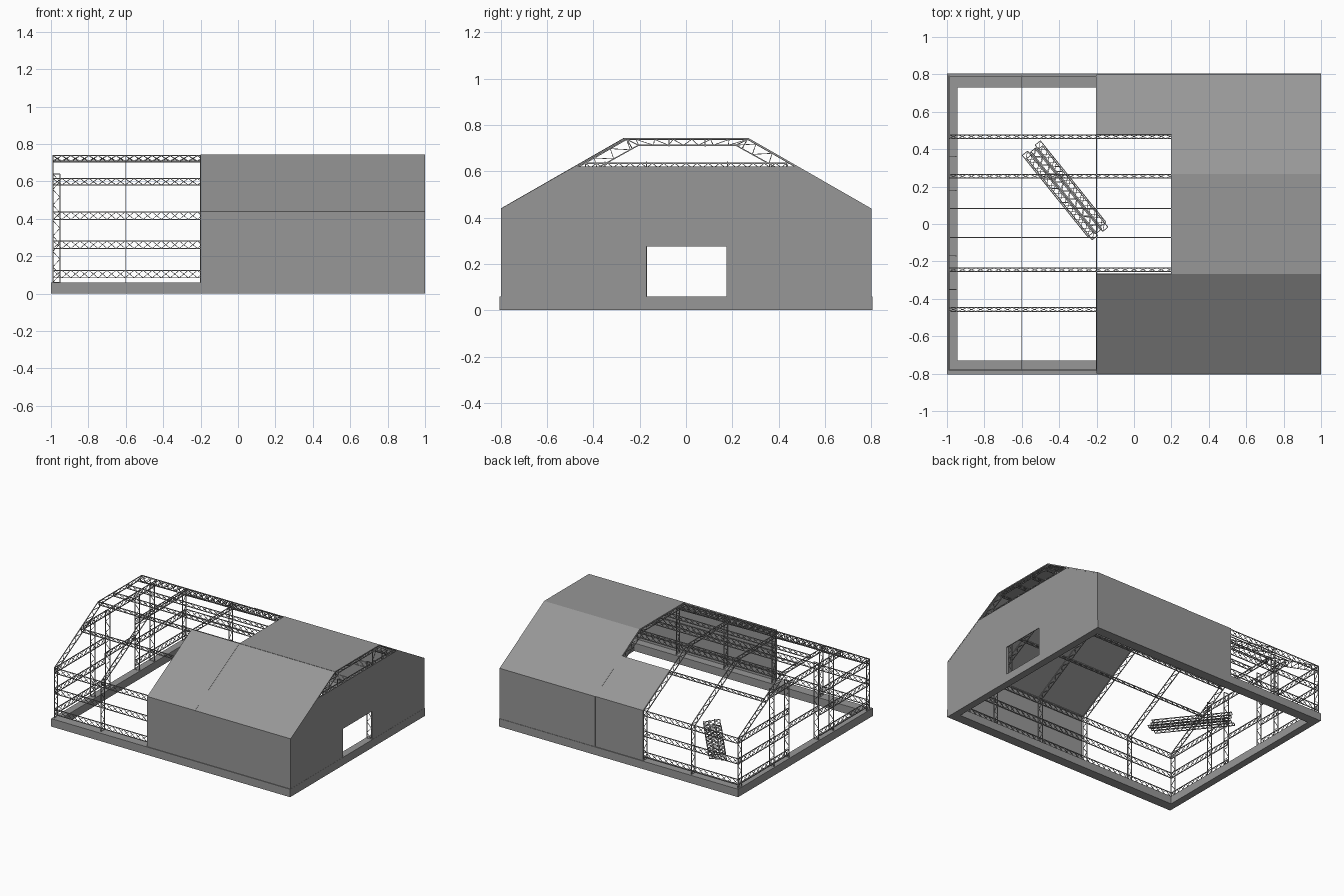
import bpy, bmesh, math
from mathutils import Vector as V

if "Cube" in bpy.data.objects:
    bpy.data.objects.remove(bpy.data.objects["Cube"])

SHIFT = 0.005                      # lattice sits slightly off centre in y
SLOPE_IN = V((0, -0.5, -0.87))     # inward direction from the +y roof slope

GREY = bpy.data.materials.new("dark_grey")
GREY.diffuse_color = (0.31, 0.31, 0.31, 1)
GREY.use_nodes = True
GREY.node_tree.nodes["Principled BSDF"].inputs["Base Color"].default_value = GREY.diffuse_color


def finish(name, bm):
    bmesh.ops.recalc_face_normals(bm, faces=bm.faces)
    me = bpy.data.meshes.new(name)
    bm.to_mesh(me)
    bm.free()
    me.materials.append(GREY)
    ob = bpy.data.objects.new(name, me)
    bpy.context.collection.objects.link(ob)
    return ob


def loops_to_faces(bm, loops, closed):
    """Join equal vertex loops with quads."""
    n = len(loops[0])
    for k in range(len(loops) if closed else len(loops) - 1):
        a, b = loops[k], loops[(k + 1) % len(loops)]
        for i in range(n):
            j = (i + 1) % n
            bm.faces.new((a[i], a[j], b[j], b[i]))


def panel(name, profile, x0, x1):
    """Extrude a y-z profile along x."""
    bm = bmesh.new()
    loops = [[bm.verts.new((x, y, z)) for y, z in profile] for x in (x0, x1)]
    loops_to_faces(bm, loops, False)
    for l in loops:
        bm.faces.new(l)
    return finish(name, bm)


def bar(bm, a, b, w):
    """Square bar from a to b."""
    a, b = V(a), V(b)
    d = (b - a).normalized()
    ref = V((0, 0, 1)) if abs(d.z) < 0.9 else V((0, 1, 0))
    s = d.cross(ref).normalized() * w / 2
    t = d.cross(s).normalized() * w / 2
    loops = [[bm.verts.new(p + s * i + t * j) for i, j in ((1, 1), (-1, 1), (-1, -1), (1, -1))]
             for p in (a, b)]
    loops_to_faces(bm, loops, False)
    for l in loops:
        bm.faces.new(l)


def truss(bm, a0, a1, b0, b1, pitch=0.048, cross=False):
    """Flat lattice between chord a0-a1 and chord b0-b1."""
    a0, a1, b0, b1 = map(V, (a0, a1, b0, b1))
    bar(bm, a0, a1, 0.005)
    bar(bm, b0, b1, 0.005)
    bar(bm, a0, b0, 0.004)
    bar(bm, a1, b1, 0.004)
    n = max(2, round((a1 - a0).length / pitch))
    for i in range(n):
        t, u = i / n, (i + 1) / n
        if cross or i % 2 == 0:
            bar(bm, a0.lerp(a1, t), b0.lerp(b1, u), 0.003)
        if cross or i % 2:
            bar(bm, b0.lerp(b1, t), a0.lerp(a1, u), 0.003)


# Foundation ring
bm = bmesh.new()
rings = [(1, 0.805, 0), (1, 0.805, 0.06), (0.945, 0.73, 0.06), (0.945, 0.73, 0)]
loops_to_faces(bm, [[bm.verts.new((sx * x, sy * y, z)) for sx, sy in ((1, 1), (-1, 1), (-1, -1), (1, -1))]
                    for x, y, z in rings], True)
finish("foundation", bm)

# Portal frames
half_out = [(0.787, 0.06), (0.787, 0.437), (0.262, 0.738)]
half_in = [(0.747, 0.06), (0.747, 0.415), (0.21, 0.713)]
outer = half_out + [(-y, z) for y, z in reversed(half_out)]
inner = half_in + [(-y, z) for y, z in reversed(half_in)]
for x in (-0.99, -0.6, -0.2, 0.2, 0.6, 0.99):
    bm = bmesh.new()
    for i in range(5):
        p = [(x, y + SHIFT, z) for y, z in (outer[i], outer[i + 1], inner[i], inner[i + 1])]
        truss(bm, *p, pitch=0.04)
    finish("portal_frame", bm)

# Purlins and wall girts along the hall
X0, X1 = -0.99, 0.99
for s in (1, -1):
    rails = [((0.785, z + 0.02), (0.785, z - 0.02)) for z in (0.105, 0.262, 0.417)]
    for y, z in ((0.472, 0.616), (0.26, 0.738)):
        rails.append(((y, z), (y + SLOPE_IN.y * 0.04, z + SLOPE_IN.z * 0.04)))
    rails.append(((0.078, 0.738), (0.078, 0.71)))
    for (ya, za), (yb, zb) in rails:
        bm = bmesh.new()
        ya, yb = s * ya + SHIFT, s * yb + SHIFT
        truss(bm, (X0, ya, za), (X1, ya, za), (X0, yb, zb), (X1, yb, zb), cross=True)
        finish("purlin", bm)

# Gable end columns, girts, door header and tie beam
for e in (-1, 1):
    xo, xi = e * 0.99, e * 0.952
    bm = bmesh.new()
    for y in (-0.355, -0.175, 0.175, 0.355):
        y += SHIFT
        truss(bm, (xo, y, 0.06), (xo, y, 0.64), (xi, y, 0.06), (xi, y, 0.64), pitch=0.04)
    finish("end_columns", bm)
    bm = bmesh.new()
    spans = [(s * 0.78, s * 0.18, z, 0.04) for s in (1, -1) for z in (0.085, 0.242, 0.397)]
    spans += [(-0.175, 0.18, 0.283, 0.035), (-0.435, 0.435, 0.597, 0.038)]
    for y0, y1, z, h in spans:
        truss(bm, (xo, y0, z + h), (xo, y1, z + h), (xo, y0, z), (xo, y1, z), cross=True)
    finish("end_girts", bm)

# Wall and roof cladding: panels beyond x = 0.2 stand slightly proud
T = 0.008


def wall(s, out):
    y = 0.8 + out
    return [(s * y, 0.06), (s * y, 0.44), (s * (0.8 - T), 0.44), (s * (0.8 - T), 0.06)]


def slope(s, y_top, out):
    z_top = 0.44 + (0.8 - y_top) * 0.305 / 0.532
    return [(s * (0.8 + out), 0.44), (s * y_top, z_top + out),
            (s * (y_top - 0.003), z_top - T), (s * 0.797, 0.44 - T)]


for x0, x1, y_top, out in ((-0.2, 0.2, 0.478, -0.001), (0.2, 1, 0.268, 0.002)):
    panel("back_wall", wall(1, out), x0, x1)
    panel("back_roof", slope(1, y_top, min(out, 0)), x0, x1)
    panel("front_wall", wall(-1, 0), x0, x1)
    panel("front_roof", slope(-1, 0.268, min(-out, 0)), x0, x1)
panel("top_roof", [(-0.268, 0.745), (0.268, 0.745), (0.268, 0.745 - T), (-0.268, 0.745 - T)], 0.2, 1)

# Gable wall with doorway
panel("gable_wall", [(-0.798, 0.06), (-0.17, 0.06), (-0.17, 0.275), (0.175, 0.275), (0.175, 0.06),
                     (0.798, 0.06), (0.798, 0.435), (0.473, 0.62), (-0.473, 0.62), (-0.798, 0.435)],
      0.994, 0.999)

# Spare trusses stacked on the ground
p0, p1 = V((-0.54, 0.395, 0)), V((-0.19, -0.04, 0))
side = V((0, 0, 1)).cross((p1 - p0).normalized())
for k in range(3):
    for layer in range(2):
        o = side * ((k - 1) * 0.04 + (layer - 0.5) * 0.008) + V((0, 0, 0.008 + 0.035 * layer))
        slide = (p1 - p0) * 0.025 * (k - 1) * (1 - 2 * layer)
        a, b, h = p0 + o + slide, p1 + o + slide, side * 0.018
        bm = bmesh.new()
        truss(bm, a + h, b + h, a - h, b - h, pitch=0.03)
        finish("spare_truss", bm)
